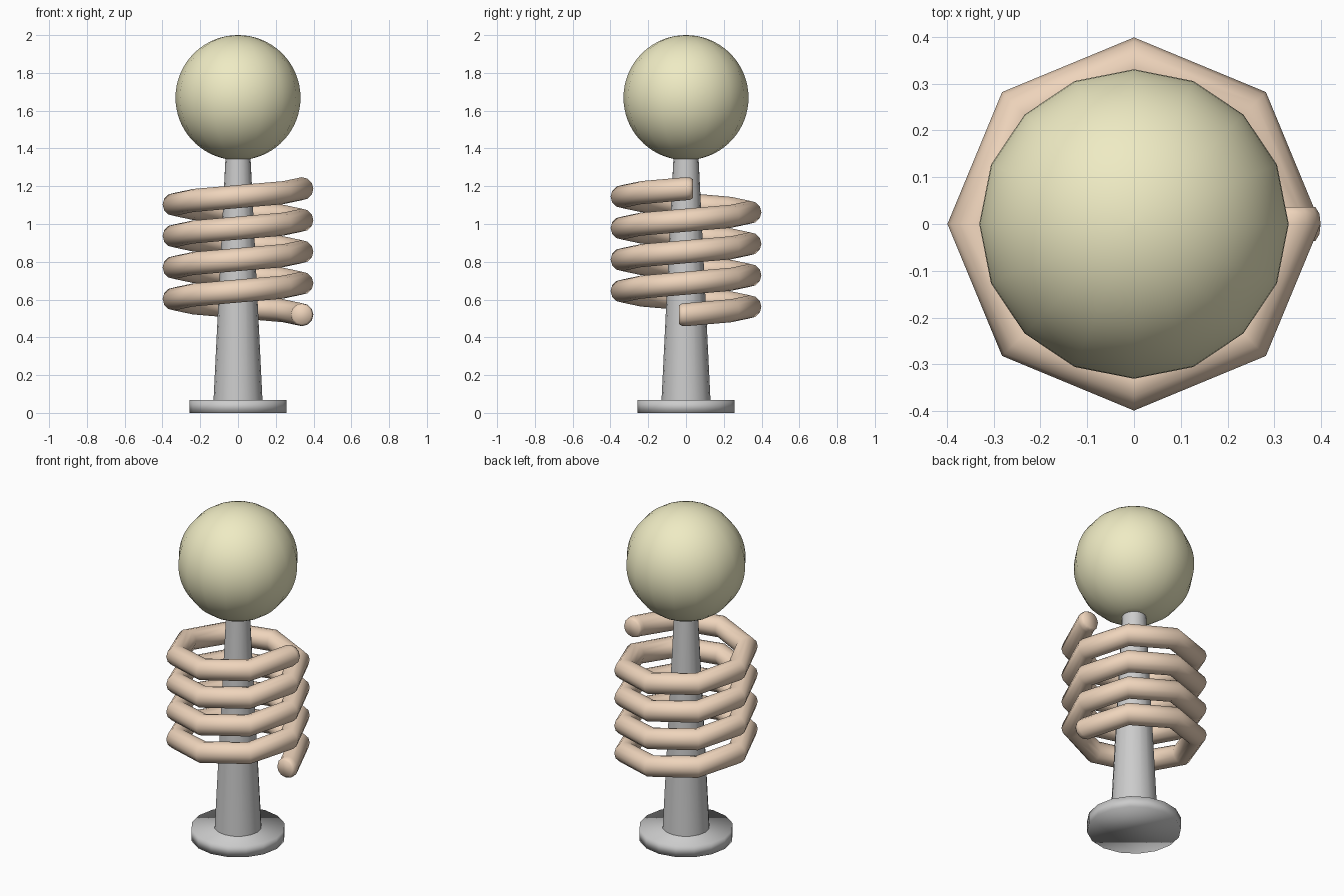
import bpy, bmesh
from math import sin, cos, pi, asin
from mathutils import Vector

if "Cube" in bpy.data.objects:
    bpy.data.objects.remove(bpy.data.objects["Cube"])


def material(name, rgb):
    m = bpy.data.materials.new(name)
    m.diffuse_color = (*rgb, 1)
    m.use_nodes = True
    m.node_tree.nodes["Principled BSDF"].inputs["Base Color"].default_value = m.diffuse_color
    return m


def finish(name, bm, mat=None, angle=None):
    bmesh.ops.remove_doubles(bm, verts=bm.verts, dist=1e-5)
    bmesh.ops.recalc_face_normals(bm, faces=bm.faces)
    me = bpy.data.meshes.new(name)
    bm.to_mesh(me)
    bm.free()
    ob = bpy.data.objects.new(name, me)
    bpy.context.collection.objects.link(ob)
    if mat:
        me.materials.append(mat)
    bpy.ops.object.select_all(action='DESELECT')
    ob.select_set(True)
    bpy.context.view_layer.objects.active = ob
    if angle is None:
        bpy.ops.object.shade_smooth()
    else:
        bpy.ops.object.shade_smooth_by_angle(angle=angle)
    return ob


def skin(bm, rings):
    """Bridge equal-sized rings of points and cap both ends."""
    rows = [[bm.verts.new(p) for p in ring] for ring in rings]
    n = len(rows[0])
    for a, b in zip(rows, rows[1:]):
        for i in range(n):
            j = (i + 1) % n
            bm.faces.new((a[i], a[j], b[j], b[i]))
    bm.faces.new(rows[0])
    bm.faces.new(rows[-1])


def lathe(name, profile, mat=None, angle=None, sides=16):
    bm = bmesh.new()
    skin(bm, [[(r * cos(2 * pi * i / sides), r * sin(2 * pi * i / sides), z)
               for i in range(sides)] for r, z in profile])
    return finish(name, bm, mat, angle)


yellow = material("pale_yellow", (0.86, 0.83, 0.55))
copper = material("copper", (0.86, 0.66, 0.50))

# Foot disc and tapered post
lathe("base_disc", [(0.258, 0), (0.258, 0.067)])
lathe("post", [(0.13, 0.06), (0.066, 1.36)], angle=pi / 4)

# Ball, open at the neck where it meets the post
R, CZ, RINGS = 0.331, 1.669, 32
start = asin(0.066 / R)
ball = [(R * sin(t), CZ - R * cos(t)) for t in
        (start + (pi - start) * k / RINGS for k in range(RINGS))]
lathe("ball", ball + [(0.0005, 2.0)], yellow)

# Octagonal coil: four turns, eight steps each, with softened end caps
TURNS, STEPS, RAD, TUBE, Z0, PITCH, SIDES = 4, 8, 0.338, 0.061, 0.52, 0.1667, 12


def coil_ring(a, z, scale=1.0, push=0.0):
    radial, tangent = Vector((cos(a), sin(a), 0)), Vector((-sin(a), cos(a), 0))
    centre = radial * RAD + tangent * push + Vector((0, 0, z))
    r = TUBE * scale
    return [centre + radial * r * cos(2 * pi * i / SIDES)
            + Vector((0, 0, r * sin(2 * pi * i / SIDES))) for i in range(SIDES)]


end_a, end_z = 2 * pi * TURNS, Z0 + PITCH * TURNS
rings = [coil_ring(0, Z0, 0.82, -0.036), coil_ring(0, Z0, 0.96, -0.022)]
rings += [coil_ring(2 * pi * k / STEPS, Z0 + PITCH * k / STEPS)
          for k in range(TURNS * STEPS + 1)]
rings += [coil_ring(end_a, end_z, 0.96, 0.022), coil_ring(end_a, end_z, 0.82, 0.036)]
bm = bmesh.new()
skin(bm, rings)
finish("coil", bm, copper, angle=pi / 3)
